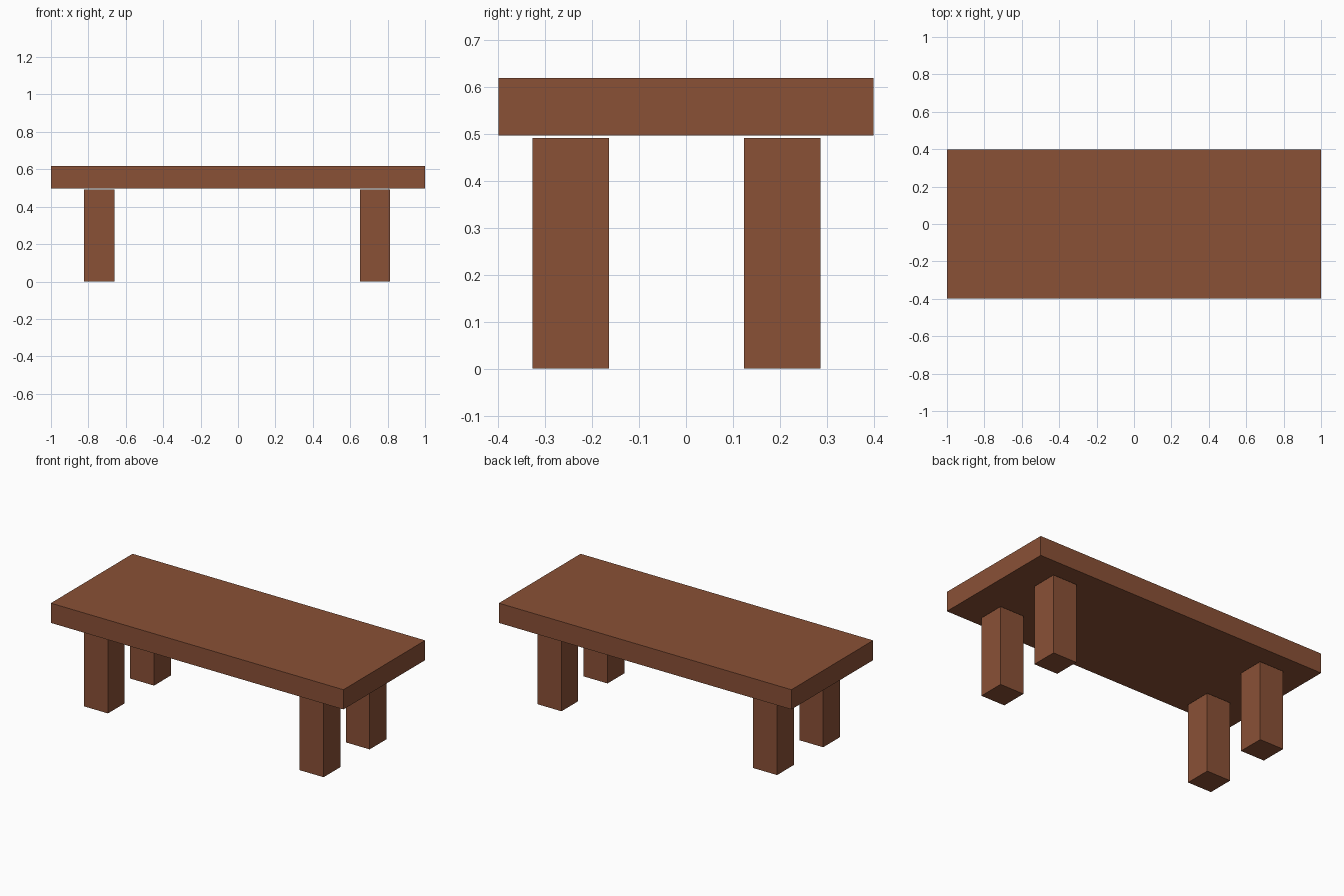
import bpy

if "Cube" in bpy.data.objects:
    bpy.data.objects.remove(bpy.data.objects["Cube"])

# single brown wood colour
wood = bpy.data.materials.new("brown wood")
wood.diffuse_color = (0.255, 0.082, 0.037, 1.0)
wood.use_nodes = True
wood.node_tree.nodes["Principled BSDF"].inputs["Base Color"].default_value = wood.diffuse_color


def box(name, lo, hi):
    """Axis-aligned box between two corners."""
    centre = [(a + b) / 2 for a, b in zip(lo, hi)]
    size = [b - a for a, b in zip(lo, hi)]
    bpy.ops.mesh.primitive_cube_add(size=1, location=centre)
    ob = bpy.context.object
    ob.name = name
    ob.scale = size
    bpy.ops.object.transform_apply(location=False, rotation=False, scale=True)
    ob.data.materials.append(wood)
    return ob


# table top slab
box("table_top", (-1.0, -0.399, 0.496), (1.0, 0.399, 0.618))

# four square legs, set slightly off centre, just short of the slab
LEG, HEIGHT = 0.163, 0.491
for side, x in (("left", -0.823), ("right", 0.651)):
    for end, y in (("front", -0.327), ("back", 0.123)):
        box(f"{end}_{side}_leg", (x, y, 0.0), (x + LEG, y + LEG, HEIGHT))
